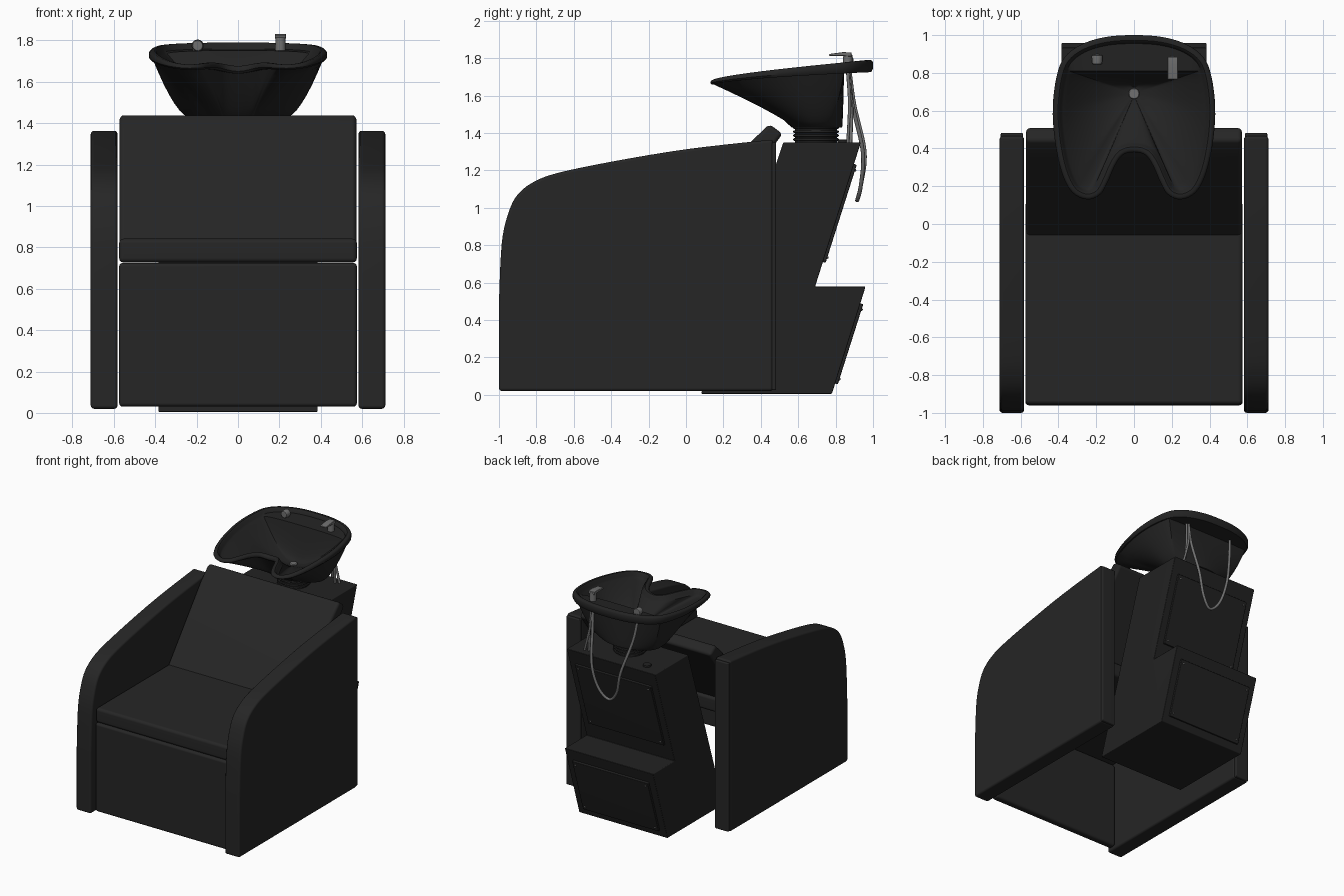
import bpy, bmesh, math
from mathutils import Vector, Matrix

cube = bpy.data.objects.get("Cube")
if cube:
    bpy.data.objects.remove(cube, do_unlink=True)


def material(name, r, g, b, rough=0.6):
    m = bpy.data.materials.new(name)
    m.use_nodes = True
    m.diffuse_color = (r, g, b, 1)
    node = m.node_tree.nodes["Principled BSDF"]
    node.inputs["Base Color"].default_value = (r, g, b, 1)
    node.inputs["Roughness"].default_value = rough
    return m


LEATHER = material("black leather", 0.019, 0.019, 0.019)
CABINET = material("black cabinet", 0.016, 0.016, 0.016)
CERAMIC = material("black ceramic", 0.017, 0.017, 0.017)
METAL = material("grey metal", 0.16, 0.16, 0.16)


def finish(name, bm, mat, bevel=0.0, segments=3):
    """Turn a bmesh into a shaded object with optional rounded edges."""
    bmesh.ops.recalc_face_normals(bm, faces=bm.faces)
    mesh = bpy.data.meshes.new(name)
    bm.to_mesh(mesh)
    bm.free()
    mesh.materials.append(mat)
    ob = bpy.data.objects.new(name, mesh)
    bpy.context.collection.objects.link(ob)
    bpy.ops.object.select_all(action='DESELECT')
    ob.select_set(True)
    bpy.context.view_layer.objects.active = ob
    if bevel:
        mod = ob.modifiers.new("rounding", 'BEVEL')
        mod.width = bevel
        mod.segments = segments
        mod.limit_method = 'ANGLE'
        mod.angle_limit = math.radians(32)
        bpy.ops.object.modifier_apply(modifier=mod.name)
    bpy.ops.object.shade_smooth_by_angle(angle=math.radians(38))
    if bevel:
        ob.modifiers.new("flat faces", 'WEIGHTED_NORMAL').keep_sharp = True
    return ob


def prism(name, profile, x0, x1, mat, bevel=0.0):
    """Extrude a (y, z) profile along x."""
    bm = bmesh.new()
    face = bm.faces.new([bm.verts.new((x0, y, z)) for y, z in profile])
    out = bmesh.ops.extrude_face_region(bm, geom=[face])
    moved = [v for v in out["geom"] if isinstance(v, bmesh.types.BMVert)]
    bmesh.ops.translate(bm, verts=moved, vec=(x1 - x0, 0, 0))
    return finish(name, bm, mat, bevel)


def box(name, x, y0, y1, z0, z1, mat, bevel=0.0):
    return prism(name, [(y0, z0), (y1, z0), (y1, z1), (y0, z1)], -x, x, mat, bevel)


def cylinder(name, loc, r0, r1, height, mat, bevel=0.0, axis='Z'):
    bm = bmesh.new()
    turn = Matrix.Rotation(math.pi / 2, 4, 'X') if axis == 'Y' else Matrix()
    bmesh.ops.create_cone(bm, cap_ends=True, segments=32, radius1=r0, radius2=r1,
                          depth=height, matrix=Matrix.Translation(loc) @ turn)
    return finish(name, bm, mat, bevel, 2)


def spline(points, steps, closed=False):
    """Catmull-Rom curve through 2D or 3D points."""
    pts = [Vector(p) for p in points]
    n = len(pts)
    at = (lambda i: pts[i % n]) if closed else (lambda i: pts[max(0, min(n - 1, i))])
    out = []
    for i in range(n if closed else n - 1):
        a, b, c, d = (at(i + k) for k in (-1, 0, 1, 2))
        for s in range(steps):
            t = s / steps
            out.append(0.5 * (2 * b + (c - a) * t + (2 * a - 5 * b + 4 * c - d) * t * t
                              + (3 * b - a - 3 * c + d) * t ** 3))
    return out if closed else out + [pts[-1]]


# Armrests with a rounded front and a sloping top
arm_top = spline([(-1, 0.5), (-0.985, 0.81), (-0.95, 0.97), (-0.9, 1.07), (-0.81, 1.14),
                  (-0.67, 1.19), (-0.35, 1.255), (0.02, 1.315), (0.465, 1.365)], 5)
arm = [(0.465, 0.02), (-1, 0.02)] + [tuple(p) for p in arm_top]
for side, s in (("left", 1), ("right", -1)):
    prism(side + "_armrest", arm, s * 0.582, s * 0.712, LEATHER, 0.016)
    prism(side + "_armrest_back_strip", [(0.455, 0.025), (0.482, 0.025), (0.482, 1.35),
          (0.455, 1.35)], s * 0.588, s * 0.706, LEATHER, 0.007)

# Seat, open underneath, and reclined backrest
box("front_panel", 0.575, -0.96, -0.9, 0.03, 0.725, LEATHER, 0.018)
box("seat_cushion", 0.575, -0.955, 0.12, 0.727, 0.842, LEATHER, 0.022)
prism("backrest", [(-0.1, 0.79), (0.35, 1.355), (0.445, 1.447), (0.517, 1.395),
                   (0.46, 1.32), (0.06, 0.79)], -0.572, 0.572, LEATHER, 0.022)

# Stepped cabinet carrying the basin
prism("cabinet", [(0.08, 0.005), (0.78, 0.005), (0.96, 0.578), (0.69, 0.578),
                  (0.935, 1.35), (0.52, 1.35)], -0.385, 0.385, CABINET, 0.006)
along, outward = Vector((0.303, 0.953)), Vector((0.953, -0.303))
for name, start, length in (("upper", (0.731, 0.71), 0.55), ("lower", (0.796, 0.06), 0.45)):
    a = Vector(start) - outward * 0.01
    b = a + along * length
    prism(name + "_access_panel", [a, a + outward * 0.026, b + outward * 0.026, b],
          -0.33, 0.33, CABINET, 0.005)
    bm = bmesh.new()
    for x in (-0.305, 0.305):
        for d in (0.03, length - 0.03):
            p = a + along * d + outward * 0.026
            bmesh.ops.create_uvsphere(bm, u_segments=10, v_segments=6, radius=0.007,
                                      matrix=Matrix.Translation((x, p.x, p.y)))
    finish(name + "_panel_screws", bm, METAL)
cylinder("deck_cap", (-0.25, 0.84, 1.354), 0.03, 0.03, 0.02, CABINET, 0.004)

# Ribbed neck under the basin
cylinder("neck", (0, 0.695, 1.395), 0.112, 0.112, 0.1, CERAMIC)
for i in range(4):
    cylinder("neck_rib_%d" % (i + 1), (0, 0.695, 1.365 + i * 0.021), 0.122, 0.122, 0.014,
             CERAMIC, 0.005)

# Basin: rings follow a notched outline down the outside and into the bowl
half = [(0, 0.38), (0.06, 0.365), (0.10, 0.31), (0.14, 0.22), (0.18, 0.155), (0.25, 0.13),
        (0.33, 0.17), (0.385, 0.28), (0.42, 0.45), (0.43, 0.62), (0.41, 0.78),
        (0.37, 0.88), (0.28, 0.95), (0.15, 0.99), (0, 1.0)]
outline = spline(half + [(-x, y) for x, y in half[-2:0:-1]], 4, closed=True)
count = len(outline)
inward = []
for i in range(count):
    t = (outline[(i + 1) % count] - outline[i - 1]).normalized()
    inward.append(Vector((-t.y, t.x)))


def rim_height(p):
    z = 1.68 + 0.11 * max(0, (p.y - 0.12) / 0.88) ** 0.7
    return z - (0.05 * math.exp(-(p.x / 0.12) ** 2) if p.y < 0.6 else 0)


def basin_ring(offset, drop, back=2.0, sink=0.0, floor=0.0, centre=0.69, rx=0.0, ry=0.0):
    """Offset the outline, limit it at the back, then sink it towards an ellipse."""
    ring = []
    for p, n in zip(outline, inward):
        q = p + n * offset
        q.y = min(q.y, back)
        z = rim_height(p) - (drop(p) if callable(drop) else drop)
        if sink:
            ray = (p - Vector((0, 0.69))).normalized()
            q = q.lerp(Vector((rx * ray.x, centre + ry * ray.y)), sink)
            power = 1.6 - 0.75 * max(0, min(1, (0.6 - p.y) / 0.4))
            z = floor + (z - floor) * (1 - sink) ** power
        ring.append((q.x, q.y, z))
    return ring


def thick(p):
    return 0.02 + 0.045 * p.y


rings = [basin_ring(0.02, thick, 0.845, f, 1.43, 0.70, 0.24, 0.135)
         for f in (1, 0.87, 0.75, 0.6, 0.45, 0.3, 0.15, 0)]
rings += [basin_ring(0.01, thick), basin_ring(0, lambda p: thick(p) * 0.7),
          basin_ring(0, 0.012), basin_ring(0.005, 0.004), basin_ring(0.013, 0),
          basin_ring(0.028, 0), basin_ring(0.038, 0.008), basin_ring(0.045, 0.03)]
rings += [basin_ring(0.055, 0.038, 0.81, f, 1.5, 0.69, 0.035, 0.035)
          for f in (0, 0.06, 0.15, 0.28, 0.42, 0.56, 0.7, 0.84, 1)]
bm = bmesh.new()
loops = [[bm.verts.new(co) for co in ring] for ring in rings]
for low, high in zip(loops, loops[1:]):
    for i in range(count):
        j = (i + 1) % count
        bm.faces.new((low[i], low[j], high[j], high[i]))
bm.faces.new(loops[0])
bm.faces.new(loops[-1])
finish("basin", bm, CERAMIC)
cylinder("drain", (0, 0.69, 1.503), 0.03, 0.026, 0.012, METAL, 0.003)

# Spray holder and mixer tap on the basin deck
cylinder("spray_holder_base", (-0.195, 0.875, 1.745), 0.026, 0.024, 0.04, METAL, 0.004)
cylinder("spray_holder_head", (-0.195, 0.87, 1.775), 0.03, 0.026, 0.05, METAL, 0.008, 'Y')
cylinder("tap_body", (0.205, 0.865, 1.775), 0.026, 0.024, 0.09, METAL, 0.005)
prism("tap_lever", [(0.765, 1.812), (0.765, 1.822), (0.84, 1.832), (0.885, 1.83),
                    (0.885, 1.808), (0.84, 1.812)], 0.178, 0.232, METAL, 0.004)


# Hoses hanging behind the basin
def hose(name, points, radius):
    curve = bpy.data.curves.new(name, 'CURVE')
    curve.dimensions = '3D'
    curve.bevel_depth = radius
    curve.bevel_resolution = 2
    curve.use_fill_caps = True
    path = spline(points, 8)
    line = curve.splines.new('POLY')
    line.points.add(len(path) - 1)
    for pt, co in zip(line.points, path):
        pt.co = (*co, 1)
    line.use_smooth = True
    curve.materials.append(METAL)
    ob = bpy.data.objects.new(name, curve)
    bpy.context.collection.objects.link(ob)
    bpy.ops.object.select_all(action='DESELECT')
    ob.select_set(True)
    bpy.context.view_layer.objects.active = ob
    bpy.ops.object.convert(target='MESH')


hose("spray_hose", [(0.2, 0.87, 1.72), (0.19, 0.89, 1.55), (0.16, 0.945, 1.3),
                    (0.11, 0.935, 1.12), (0.03, 0.915, 1.04), (-0.05, 0.935, 1.12),
                    (-0.1, 0.955, 1.3), (-0.17, 0.9, 1.55), (-0.195, 0.875, 1.73)], 0.011)
hose("hot_supply_hose", [(0.215, 0.865, 1.72), (0.225, 0.875, 1.55), (0.24, 0.865, 1.34)], 0.009)
hose("cold_supply_hose", [(0.195, 0.865, 1.72), (0.215, 0.885, 1.55), (0.27, 0.88, 1.34)], 0.009)
